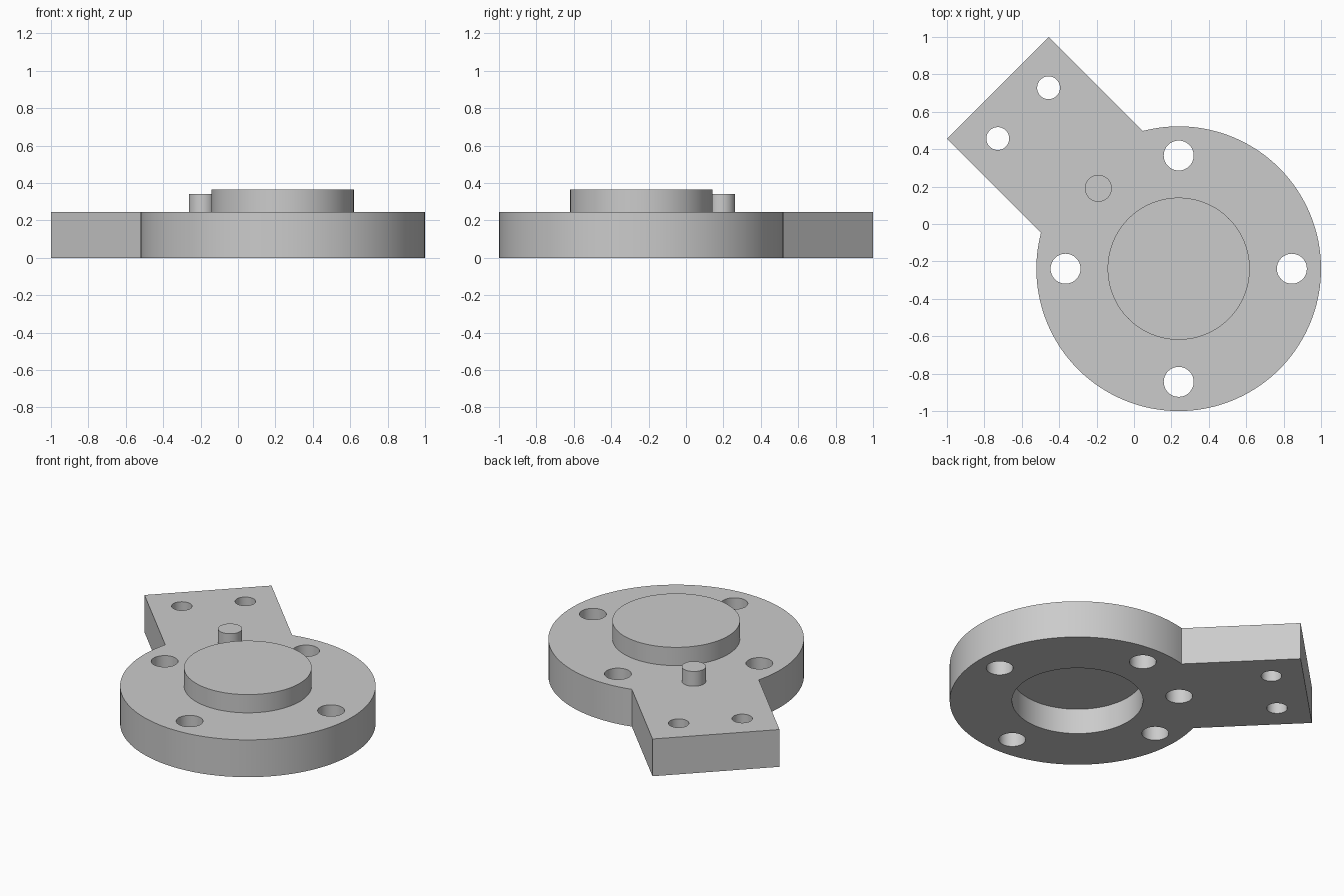
import bpy, bmesh
from math import radians, asin, cos, sin, pi
from mathutils import Vector

if "Cube" in bpy.data.objects:
    bpy.data.objects.remove(bpy.data.objects["Cube"], do_unlink=True)

CENTRE = Vector((0.239, -0.239))
RADIUS, THICK, POCKET_DEPTH = 0.761, 0.245, 0.167
ARM_HALF, ARM_LENGTH, ARM_ANGLE = 0.384, 1.368, radians(135)
ALONG = Vector((cos(ARM_ANGLE), sin(ARM_ANGLE)))
ACROSS = Vector((-ALONG.y, ALONG.x))

grey = bpy.data.materials.new("machined grey")
grey.use_nodes = True
colour = (0.6, 0.6, 0.6, 1)
grey.diffuse_color = colour
grey.node_tree.nodes["Principled BSDF"].inputs["Base Color"].default_value = colour


def circle(centre, radius, count=96):
    return [centre + radius * Vector((cos(2 * pi * i / count), sin(2 * pi * i / count)))
            for i in range(count)]


def prism(name, outline, low, high):
    """Extrude a flat outline between two heights."""
    bm = bmesh.new()
    face = bm.faces.new([bm.verts.new((p.x, p.y, low)) for p in outline])
    top = bmesh.ops.extrude_face_region(bm, geom=[face])["geom"]
    bmesh.ops.translate(bm, vec=(0, 0, high - low),
                        verts=[v for v in top if isinstance(v, bmesh.types.BMVert)])
    bmesh.ops.recalc_face_normals(bm, faces=bm.faces)
    mesh = bpy.data.meshes.new(name)
    bm.to_mesh(mesh)
    bm.free()
    mesh.materials.append(grey)
    obj = bpy.data.objects.new(name, mesh)
    bpy.context.collection.objects.link(obj)
    return obj


def select(obj):
    bpy.ops.object.select_all(action="DESELECT")
    obj.select_set(True)
    bpy.context.view_layer.objects.active = obj


def cut(body, centre, radius, depth):
    """Cut a round hole upwards from the underside."""
    cutter = prism("hole_cutter", circle(centre, radius), -0.1, depth)
    cutter.hide_render = True
    mod = body.modifiers.new("hole", "BOOLEAN")
    mod.operation, mod.solver, mod.object = "DIFFERENCE", "EXACT", cutter
    select(body)
    bpy.ops.object.modifier_apply(modifier=mod.name)
    bpy.data.objects.remove(cutter, do_unlink=True)


# Plate: round flange running into a square-ended arm
half_gap = asin(ARM_HALF / RADIUS)
start, sweep, steps = ARM_ANGLE + half_gap, 2 * pi - 2 * half_gap, 128
outline = [CENTRE + RADIUS * Vector((cos(start + sweep * i / steps), sin(start + sweep * i / steps)))
           for i in range(steps + 1)]
outline += [CENTRE + ALONG * ARM_LENGTH + ACROSS * side * ARM_HALF for side in (-1, 1)]
plate = prism("flange_plate", outline, 0, THICK)

# Bolt holes round the flange, and two in the arm
for i in range(4):
    cut(plate, CENTRE + 0.605 * Vector((cos(i * pi / 2), sin(i * pi / 2))), 0.08, 0.5)
for side in (-1, 1):
    cut(plate, CENTRE + ALONG * 1.176 + ACROSS * side * 0.192, 0.061, 0.5)

# Blind pockets that receive a matching boss and pin
pin_centre = CENTRE + ALONG * 0.608
cut(plate, CENTRE, 0.39, POCKET_DEPTH)
cut(plate, pin_centre, 0.08, POCKET_DEPTH)

# Raised boss and locating pin
boss = prism("centre_boss", circle(CENTRE, 0.38, 128), THICK - 0.03, 0.365)
pin = prism("locating_pin", circle(pin_centre, 0.072), THICK - 0.03, 0.342)

for part in (plate, boss, pin):
    select(part)
    bpy.ops.object.shade_smooth_by_angle(angle=radians(30))
